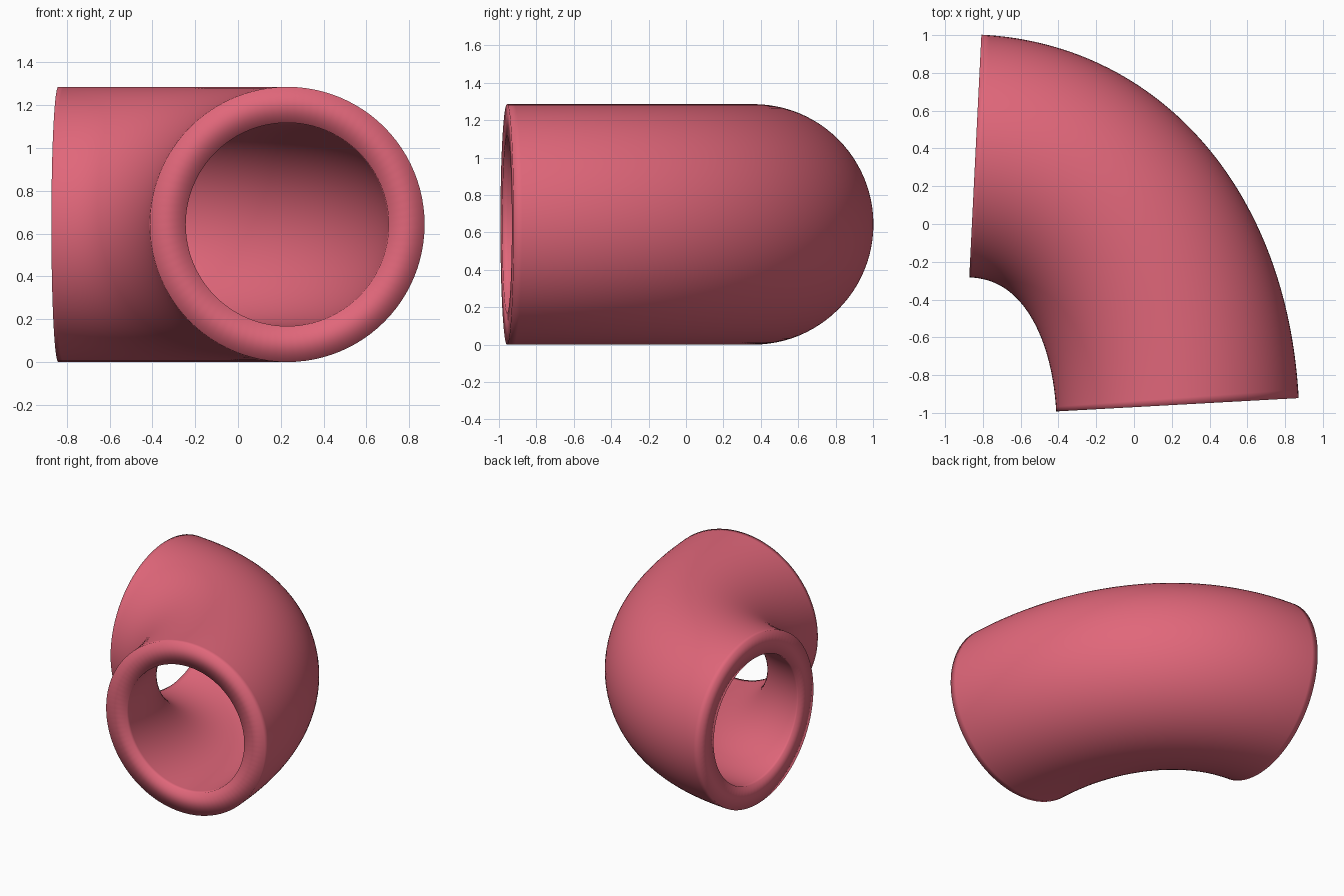
import bpy, bmesh, math
from mathutils import Vector

cube = bpy.data.objects.get("Cube")
if cube:
    bpy.data.objects.remove(cube, do_unlink=True)

OUTER, INNER = 0.643, 0.475
RINGS, SIDES = 64, 96

# Centre line of the bend: one Bezier segment, front mouth to side mouth
front = Vector((0.23, -0.957, OUTER))
side = Vector((-0.84, 0.36, OUTER))
path = [front, front + 0.77 * Vector((-0.055, 1, 0)),
        side + 0.61 * Vector((1, -0.05, 0)), side]


def blend(points, t):
    """Evaluate a Bezier by repeated interpolation."""
    while len(points) > 1:
        points = [a.lerp(b, t) for a, b in zip(points, points[1:])]
    return points[0]


def ring(bm, t, radius):
    """Circle of vertices square to the centre line."""
    centre = blend(path, t)
    tangent = blend([b - a for a, b in zip(path, path[1:])], t).normalized()
    up = Vector((0, 0, 1))
    across = tangent.cross(up)
    angles = [math.tau * i / SIDES for i in range(SIDES)]
    return [bm.verts.new(centre + radius * (across * math.cos(a) + up * math.sin(a)))
            for a in angles]


# Outer wall, then inner wall back, closed into one hollow loop of rings
bm = bmesh.new()
steps = [i / RINGS for i in range(RINGS + 1)]
loops = [ring(bm, t, OUTER) for t in steps]
loops += [ring(bm, t, INNER) for t in reversed(steps)]
for a, b in zip(loops, loops[1:] + loops[:1]):
    for i in range(SIDES):
        j = (i + 1) % SIDES
        bm.faces.new((a[i], a[j], b[j], b[i]))
bmesh.ops.recalc_face_normals(bm, faces=bm.faces)
for face in bm.faces:
    face.smooth = True

mesh = bpy.data.meshes.new("elbow_pipe")
bm.to_mesh(mesh)
bm.free()
pipe = bpy.data.objects.new("elbow_pipe", mesh)
bpy.context.collection.objects.link(pipe)

# Single rose red colour
mat = bpy.data.materials.new("rose_red")
mat.use_nodes = True
colour = (0.75, 0.135, 0.195, 1)
mat.diffuse_color = colour
mat.node_tree.nodes["Principled BSDF"].inputs["Base Color"].default_value = colour
mesh.materials.append(mat)
